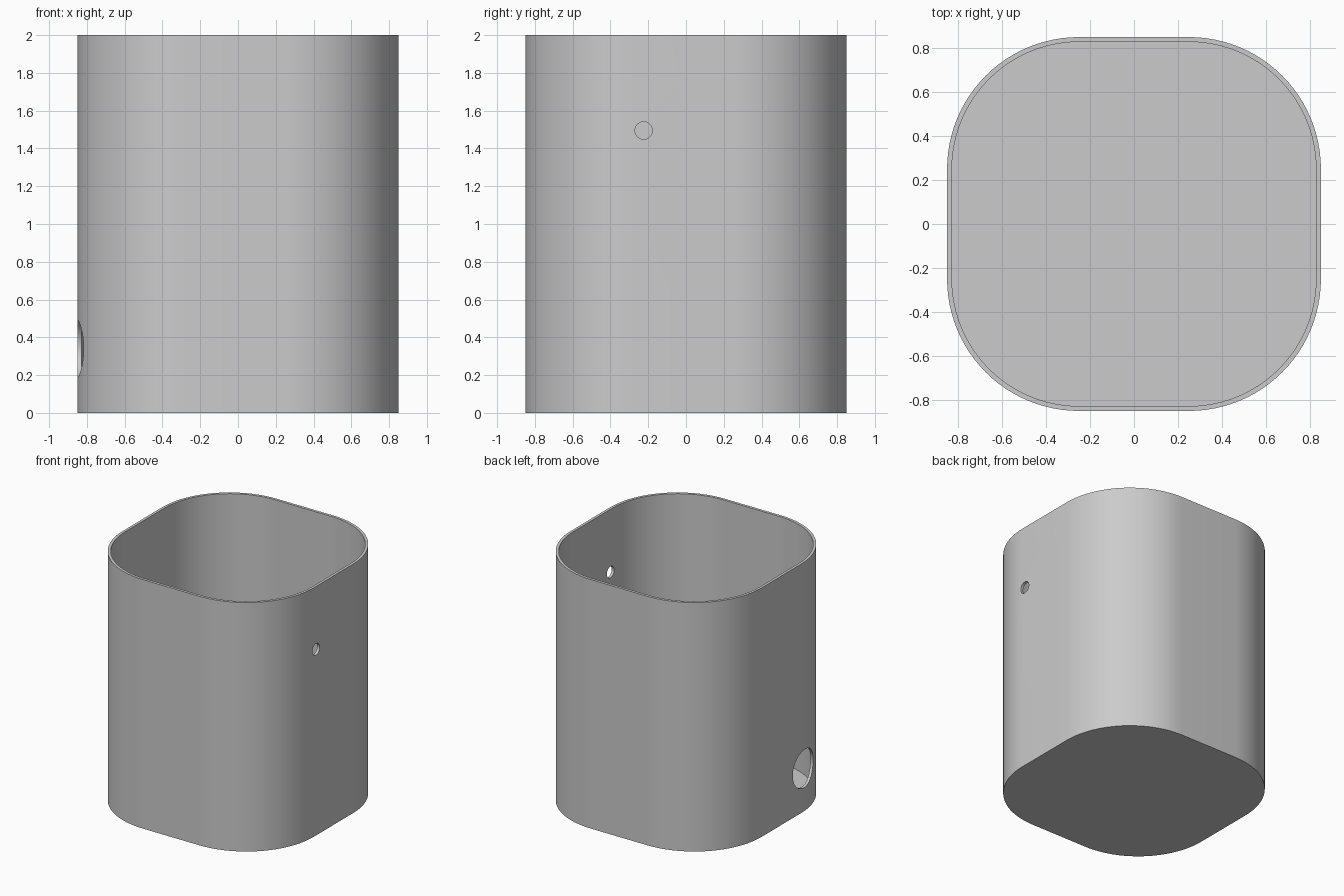
import bpy, bmesh
from math import cos, sin, pi, radians

HALF, CORNER, HEIGHT = 0.85, 0.6, 2.0
WALL, FLOOR = 0.022, 0.022
ARC_STEPS = 24

cube = bpy.data.objects.get("Cube")
if cube:
    bpy.data.objects.remove(cube, do_unlink=True)

grey = bpy.data.materials.new("light grey")
grey.use_nodes = True
colour = (0.6, 0.6, 0.6, 1)
grey.diffuse_color = colour
grey.node_tree.nodes["Principled BSDF"].inputs["Base Color"].default_value = colour


def rounded_square(inset):
    """Outline of the rounded square, moved inwards by inset."""
    centre, radius = HALF - CORNER, CORNER - inset
    points = []
    for quarter, (sx, sy) in enumerate([(1, 1), (-1, 1), (-1, -1), (1, -1)]):
        for i in range(ARC_STEPS + 1):
            a = (quarter + i / ARC_STEPS) * pi / 2
            points.append((sx * centre + radius * cos(a), sy * centre + radius * sin(a)))
    return points


# Open cup: outer wall, rim, inner wall, with a floor below and inside
bm = bmesh.new()
levels = [(0, 0), (0, HEIGHT), (WALL, HEIGHT), (WALL, FLOOR)]
rings = [[bm.verts.new((x, y, z)) for x, y in rounded_square(inset)] for inset, z in levels]
for low, high in zip(rings, rings[1:]):
    for i in range(len(low)):
        j = (i + 1) % len(low)
        bm.faces.new((low[i], low[j], high[j], high[i]))
bm.faces.new(rings[0][::-1])
bm.faces.new(rings[-1])
mesh = bpy.data.meshes.new("container")
bm.to_mesh(mesh)
bm.free()
mesh.materials.append(grey)
container = bpy.data.objects.new("container", mesh)
bpy.context.collection.objects.link(container)


def drill(name, x, y, z, radius):
    """Cut a round hole through one side wall, along x."""
    bpy.ops.mesh.primitive_cylinder_add(vertices=64, radius=radius, depth=0.5,
                                        location=(x, y, z), rotation=(0, pi / 2, 0))
    cutter = bpy.context.object
    cutter.name = name
    cutter.hide_render = True
    cutter.data.materials.append(grey)
    cut = container.modifiers.new(name, "BOOLEAN")
    cut.operation, cut.solver, cut.object = "DIFFERENCE", "EXACT", cutter
    bpy.ops.object.select_all(action="DESELECT")
    bpy.context.view_layer.objects.active = container
    container.select_set(True)
    bpy.ops.object.modifier_apply(modifier=name)
    bpy.data.objects.remove(cutter, do_unlink=True)


# Small upper hole in one side, large lower hole in the other
drill("small_hole", HALF, -0.224, 1.495, 0.046)
drill("large_hole", -HALF, -0.294, 0.34, 0.152)

bpy.ops.object.shade_smooth_by_angle(angle=radians(30))
